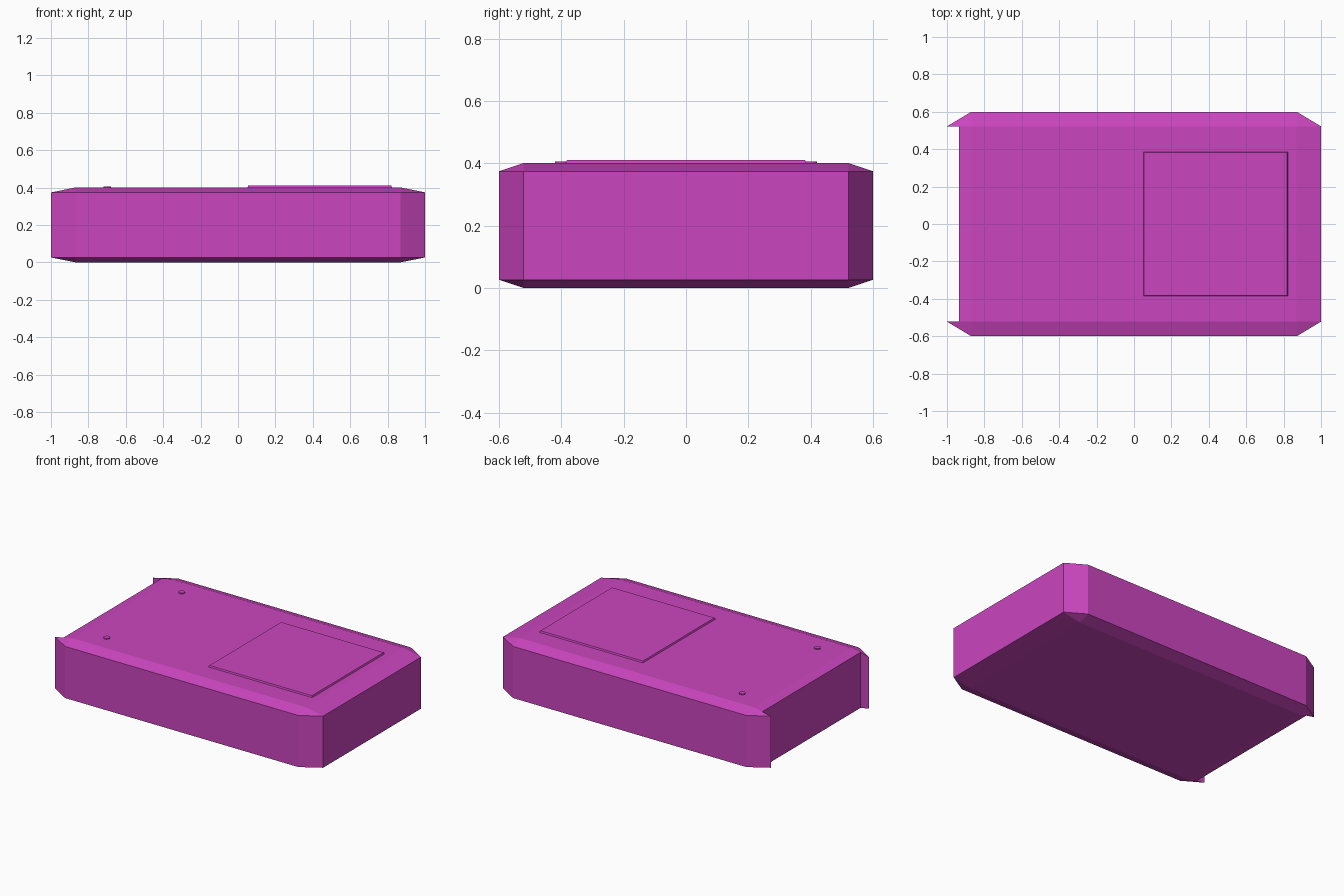
import bpy, bmesh
from mathutils import Matrix

if "Cube" in bpy.data.objects:
    bpy.data.objects.remove(bpy.data.objects["Cube"])

mat = bpy.data.materials.new("magenta")
mat.diffuse_color = (0.6, 0.06, 0.52, 1)
mat.use_nodes = True
mat.node_tree.nodes["Principled BSDF"].inputs["Base Color"].default_value = mat.diffuse_color


def make_object(name, bm, location):
    mesh = bpy.data.meshes.new(name)
    bm.to_mesh(mesh)
    bm.free()
    mesh.materials.append(mat)
    obj = bpy.data.objects.new(name, mesh)
    obj.location = location
    bpy.context.collection.objects.link(obj)
    return obj


def block(name, location, half, bevel=0.0, bevel_edges=lambda e: True):
    """Box whose chamfer is cut on a 2-unit cube, then stretched to size."""
    bm = bmesh.new()
    bmesh.ops.create_cube(bm, size=2)
    if bevel:
        bmesh.ops.bevel(bm, geom=[e for e in bm.edges if bevel_edges(e)], offset=bevel,
                        offset_type='OFFSET', segments=1, profile=0.5, affect='EDGES')
    bmesh.ops.scale(bm, vec=half, verts=bm.verts)
    return make_object(name, bm, location)


# Chamfered main body
body = block("body", (0, 0, 0.2), (1, 0.6, 0.2), 0.13)

# Full-height recess at the left end, leaving two corner fins
cutter = block("end_recess_cutter", (-1.035, 0, 0.2), (0.1, 0.5225, 0.4))
cutter.hide_render = True
cutter.hide_viewport = True
cut = body.modifiers.new("end_recess", 'BOOLEAN')
cut.operation = 'DIFFERENCE'
cut.solver = 'EXACT'
cut.object = cutter

# Thin square panel with a sloped rim
bm = bmesh.new()
bmesh.ops.create_cube(bm, size=1, matrix=Matrix.Diagonal((0.78, 0.78, 0.02, 1)))
for v in bm.verts:
    if v.co.z > 0:
        v.co.x *= 0.98
        v.co.y *= 0.98
make_object("top_panel", bm, (0.437, 0, 0.4))

# Two small round studs
for side, y in (("front", -0.4), ("back", 0.4)):
    bm = bmesh.new()
    bmesh.ops.create_cone(bm, cap_ends=True, segments=16, radius1=0.02,
                          radius2=0.02, depth=0.012)
    make_object(f"stud_{side}", bm, (-0.7, y, 0.4))
